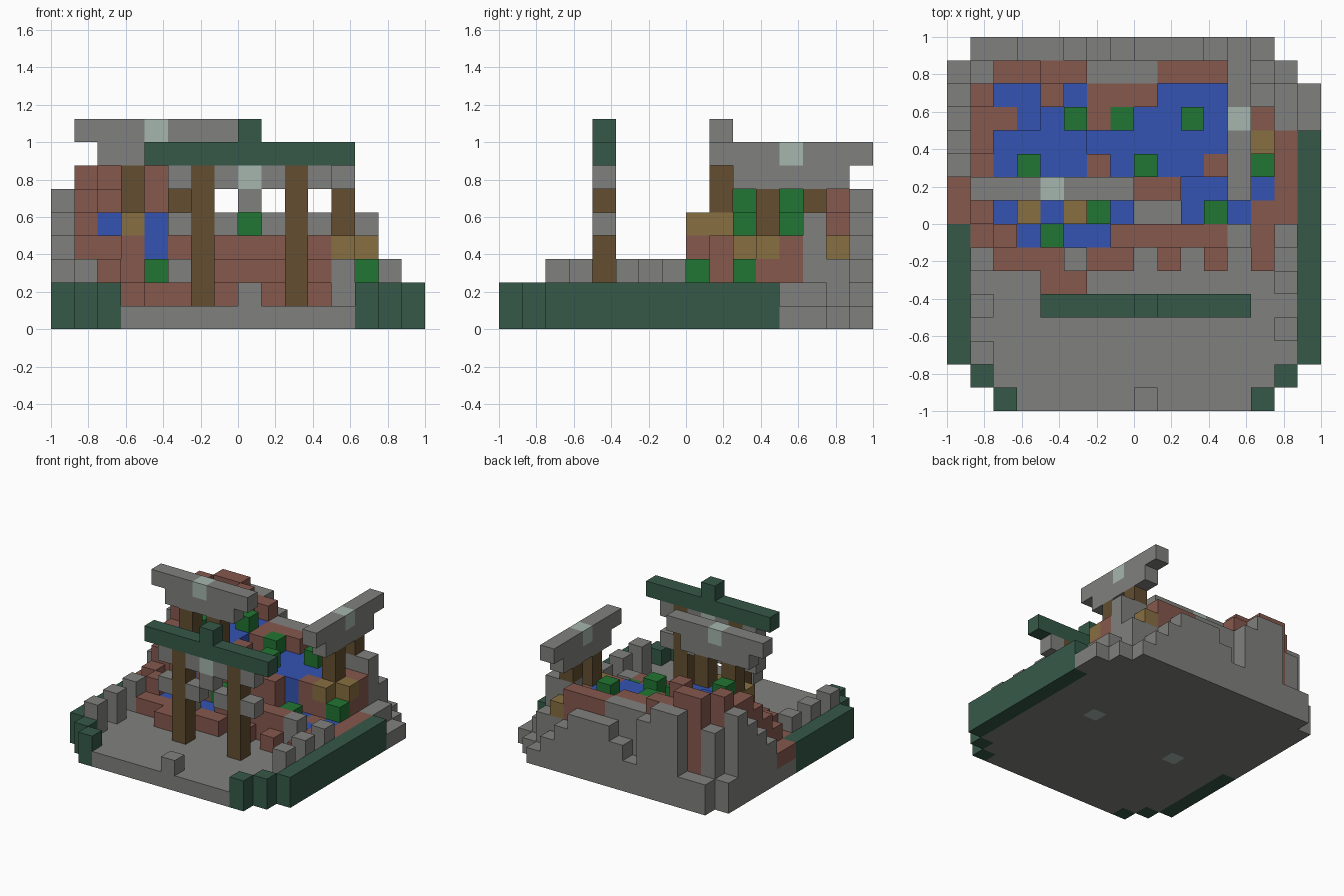
import bpy
import bmesh
from mathutils import Vector

if "Cube" in bpy.data.objects:
    bpy.data.objects.remove(bpy.data.objects["Cube"], do_unlink=True)

CELL = 0.125
HALF = 8          # the model is 16 cells wide and deep


def material(name, hex_colour):
    """Flat material from an sRGB hex colour."""
    def linear(c):
        return c / 12.92 if c <= 0.04045 else ((c + 0.055) / 1.055) ** 2.4
    rgb = [linear(int(hex_colour[n:n + 2], 16) / 255) for n in (0, 2, 4)]
    mat = bpy.data.materials.new(name)
    mat.use_nodes = True
    mat.diffuse_color = (*rgb, 1)
    mat.node_tree.nodes["Principled BSDF"].inputs["Base Color"].default_value = (*rgb, 1)
    return mat


stone = material("stone grey", "80807E")
brick = material("brick red", "86584D")
water = material("water blue", "3353B2")
leaf = material("leaf green", "217533")
hedge = material("dark green", "355948")
clay = material("tan clay", "876E40")
wood = material("brown wood", "634E30")
lamp = material("pale lamp", "A6B6AE")

cells = {}        # cell position -> (part name, material)


def block(part, mat, xs, ys, zs):
    """Fill an inclusive range of cells; single numbers mean one cell."""
    xs, ys, zs = [(r, r) if isinstance(r, int) else r for r in (xs, ys, zs)]
    for x in range(xs[0], xs[1] + 1):
        for y in range(ys[0], ys[1] + 1):
            for z in range(zs[0], zs[1] + 1):
                cells[x, y, z] = (part, mat)


def terrace(part, mat, height, *areas):
    """Raise solid ground to a height over several areas."""
    for xs, ys in areas:
        if height > 1:
            block(part, mat, xs, ys, (1, height - 1))


# Floor slab with stepped corners
block("floor", stone, (2, 13), 0, 0)
block("floor", stone, (1, 14), 1, 0)
block("floor", stone, (0, 15), (2, 13), 0)
block("floor", stone, (0, 14), 14, 0)
block("floor", stone, (1, 13), 15, 0)

# Hedge along both sides and the front corners
for x, y in ((0, (2, 7)), (15, (2, 11)), (1, 1), (14, 1), (2, 0), (13, 0)):
    block("hedge", hedge, x, y, (0, 1))

# Low stone posts inside the hedge and at the entrance
for x, ys in ((1, (2, 4, 6)), (14, (3, 5, 7))):
    for y in ys:
        terrace("wall_posts", stone, 3, (x, y))
terrace("entrance_post", stone, 2, (8, 0))
terrace("garden_stones", stone, 3, (5, 6), (12, 7))

# Brick banks, lowest to highest
terrace("brick_banks", brick, 2, ((4, 5), 5), ((2, 4), 6), ((6, 7), 6), (9, 6), (11, 6),
        (13, (6, 8)), (14, (8, 11)), (1, 7), (0, (8, 9)), (12, 9))
terrace("brick_banks", brick, 3, (2, 7), ((7, 11), 7), (1, 8), ((12, 13), 11))
terrace("brick_banks", brick, 4, ((1, 2), 9), ((3, 5), (8, 9)), ((6, 9), 9), (11, 10), ((12, 13), 12))
terrace("brick_banks", brick, 5, (1, 10), (6, 10), (6, 12), ((6, 8), 13), ((9, 11), 14))
terrace("brick_banks", brick, 6, (1, (11, 12)), (2, 12), ((4, 5), 14))
terrace("brick_banks", brick, 7, (1, 13), ((2, 3), 14), (4, 13))

# Water stepping down from the top basin
terrace("water", water, 2, (3, 7), ((4, 6), 7), (2, 8), ((6, 7), 8), (10, 8), ((11, 12), 8),
        ((10, 11), 9), (13, 9))
terrace("water", water, 4, ((7, 10), 10), ((6, 11), 11), ((7, 11), 12), ((9, 11), 13))
terrace("water", water, 5, (4, (8, 9)), ((2, 5), 10), ((2, 5), 11), ((4, 5), 12), (5, 13))
terrace("water", water, 6, (3, 12), ((2, 3), 13))

# Stone cliff behind
for x, height in enumerate((2, 2, 6, 6, 5, 2, 3, 4, 4, 4, 3, 2, 1), start=1):
    terrace("back_cliff", stone, height, (x, 15))
for y, height in enumerate((3, 4, 5, 6, 2), start=10):
    terrace("side_cliff", stone, height, (0, y))
terrace("back_cliff", stone, 5, (1, 14), ((6, 8), 14), ((12, 13), 13))
terrace("back_cliff", stone, 3, ((12, 13), 14))
terrace("back_cliff", stone, 2, (14, (12, 13)))

# Shrubs floating on the water
for x, y, z in ((4, 7, 2), (6, 8, 2), (11, 8, 2), (13, 10, 2), (8, 10, 4),
                (7, 12, 4), (10, 12, 4), (3, 10, 5), (5, 12, 5)):
    block("shrubs", leaf, x, y, z)

# Lamps set into the floor
for x, y in ((4, 7), (11, 8)):
    block("floor_lamps", lamp, x, y, 0)

# Front gate
for x in (6, 10):
    block("front_gate_pillars", wood, x, 4, (1, 6))
    for side in (x - 1, x + 1):
        block("front_gate_tie", stone, side, 4, 4)
block("front_gate_lintel", stone, 5, 4, 6)
block("front_gate_lintel", stone, (7, 9), 4, 6)
block("front_gate_lintel", stone, 11, 4, 6)
block("front_gate_plaque", stone, 8, 4, 5)
block("front_gate_lamp", lamp, 8, 4, 6)
block("front_gate_roof", hedge, (4, 12), 4, 7)
block("front_gate_roof", hedge, 8, 4, 8)

# Upper gate across the waterfall
for x in (3, 5):
    block("upper_gate_footings", clay, x, (8, 9), 4)
    block("upper_gate_pillars", wood, x, 9, (5, 6))
block("upper_gate_lintel", stone, (2, 6), 9, 7)
block("upper_gate_roof", stone, (1, 7), 9, 8)
block("upper_gate_lamp", lamp, 4, 9, 8)

# Side gate running front to back
block("side_gate_footings", brick, 12, 10, (1, 2))
for x, y in ((12, 10), (12, 11), (13, 11), (12, 14)):
    block("side_gate_footings", clay, x, y, 3)
block("side_gate_pillars", wood, 12, 11, (4, 5))
block("side_gate_pillars", wood, 12, 13, 5)
block("side_gate_lintel", stone, 12, (10, 14), 6)
block("side_gate_roof", stone, 12, (9, 15), 7)
block("side_gate_lamp", lamp, 12, 12, 7)


def build(part, mat, positions):
    """Make one object from the exposed faces of a part's cells."""
    bm = bmesh.new()
    for pos in positions:
        centre = Vector(pos) + Vector((0.5 - HALF, 0.5 - HALF, 0.5))
        for axis in range(3):
            for sign in (-1, 1):
                step = [0, 0, 0]
                step[axis] = sign
                if tuple(a + b for a, b in zip(pos, step)) in cells:
                    continue
                n = Vector(step)
                u = Vector((0, 0, 0))
                u[(axis + 1) % 3] = 1
                v = n.cross(u)
                corners = (n - u - v, n + u - v, n + u + v, n - u + v)
                bm.faces.new([bm.verts.new((centre + c / 2) * CELL) for c in corners])
    bmesh.ops.remove_doubles(bm, verts=bm.verts[:], dist=0.001)
    mesh = bpy.data.meshes.new(part)
    bm.to_mesh(mesh)
    bm.free()
    mesh.materials.append(mat)
    bpy.context.collection.objects.link(bpy.data.objects.new(part, mesh))


parts = {}
for pos, key in cells.items():
    parts.setdefault(key, []).append(pos)
for (part, mat), positions in parts.items():
    build(part, mat, positions)
